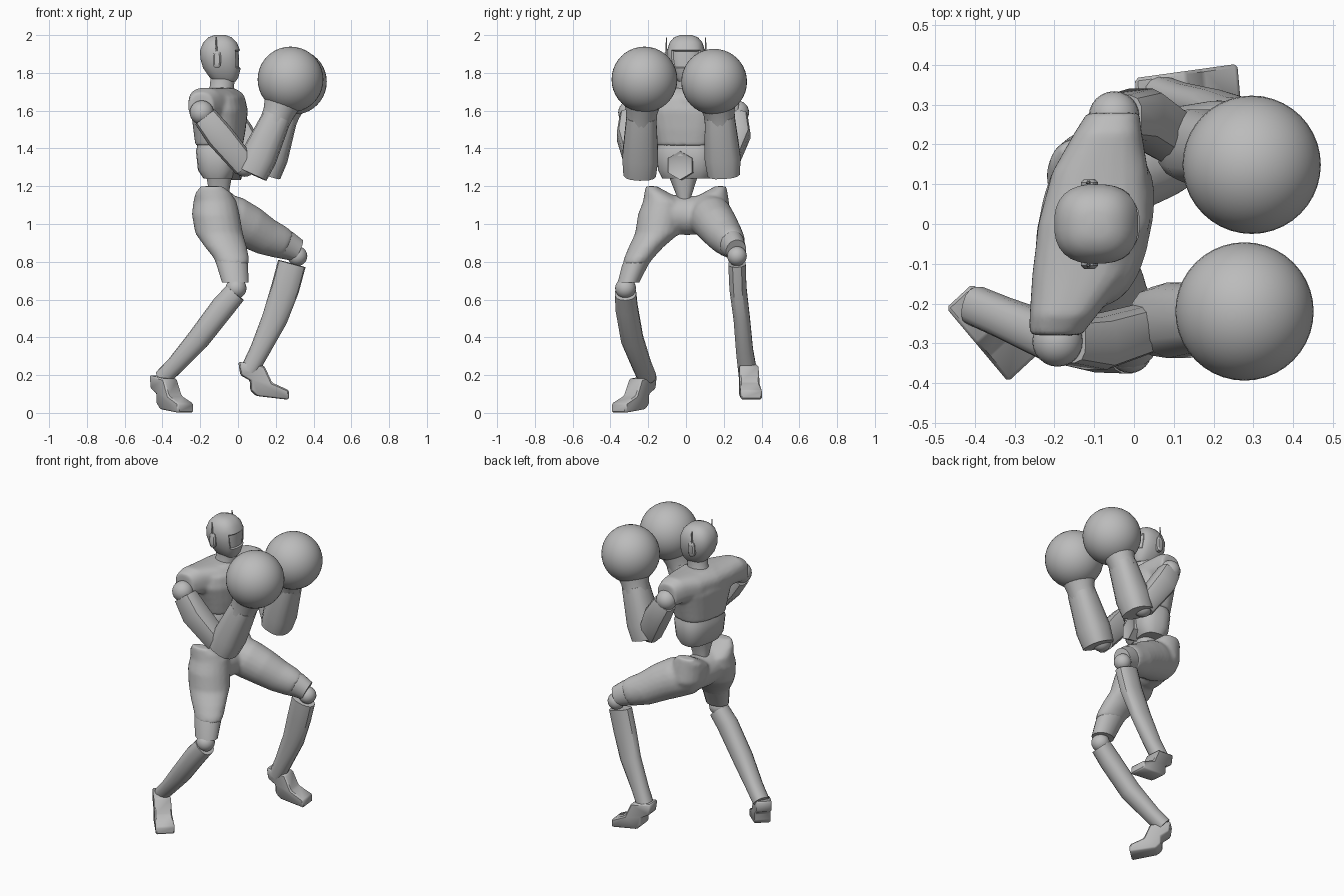
import bpy, bmesh, math
from mathutils import Vector, Matrix

cube = bpy.data.objects.get("Cube")
if cube:
    bpy.data.objects.remove(cube)

grey = bpy.data.materials.new("plain_grey")
grey.use_nodes = True
GREY = (0.5, 0.5, 0.5, 1)
grey.diffuse_color = GREY
grey.node_tree.nodes["Principled BSDF"].inputs["Base Color"].default_value = GREY

X, Y, Z = Vector((1, 0, 0)), Vector((0, 1, 0)), Vector((0, 0, 1))
FACING = Vector((0.98, -0.2, 0)).normalized()  # the chest is turned a little


def finish(name, bm, angle=35):
    mesh = bpy.data.meshes.new(name)
    bm.to_mesh(mesh)
    bm.free()
    mesh.materials.append(grey)
    obj = bpy.data.objects.new(name, mesh)
    bpy.context.collection.objects.link(obj)
    bpy.ops.object.select_all(action='DESELECT')
    obj.select_set(True)
    bpy.context.view_layer.objects.active = obj
    bpy.ops.object.shade_smooth_by_angle(angle=math.radians(angle))
    return obj


def loft_mesh(rings, side=Y, axis=None, power=2.0, sides=20):
    """Rings are (x, y, z, radius along side, radius across)."""
    bm = bmesh.new()
    pts = [Vector(r[:3]) for r in rings]
    loops = []
    for i, (p, r) in enumerate(zip(pts, rings)):
        t = axis or (pts[min(i + 1, len(pts) - 1)] - pts[max(i - 1, 0)]).normalized()
        u = (side - t * side.dot(t)).normalized()
        v = t.cross(u)
        loop = []
        for k in range(sides):
            a = math.tau * (k + 0.5) / sides
            c, s = math.cos(a), math.sin(a)
            c = math.copysign(abs(c) ** (2 / power), c)
            s = math.copysign(abs(s) ** (2 / power), s)
            loop.append(bm.verts.new(p + u * r[3] * c + v * r[4] * s))
        loops.append(loop)
    for a, b in zip(loops, loops[1:]):
        for k in range(sides):
            n = (k + 1) % sides
            bm.faces.new((a[k], a[n], b[n], b[k]))
    bm.faces.new(loops[0])
    bm.faces.new(loops[-1])
    bmesh.ops.recalc_face_normals(bm, faces=bm.faces)
    return bm


def loft(name, rings, **kw):
    return finish(name, loft_mesh(rings, **kw))


def blend(name, parts, voxel=0.011, rounds=6):
    """Fuse overlapping lofts into one smooth body."""
    total = bmesh.new()
    for part in parts:
        temp = bpy.data.meshes.new("temp")
        part.to_mesh(temp)
        part.free()
        total.from_mesh(temp)
        bpy.data.meshes.remove(temp)
    obj = finish(name, total)
    remesh = obj.modifiers.new("fuse", 'REMESH')
    remesh.mode = 'VOXEL'
    remesh.voxel_size = voxel
    remesh.use_smooth_shade = True
    smooth = obj.modifiers.new("soften", 'SMOOTH')
    smooth.factor = 0.5
    smooth.iterations = rounds


def ball(name, center, radius, segs=24):
    bm = bmesh.new()
    bmesh.ops.create_uvsphere(bm, u_segments=segs, v_segments=segs // 2, radius=radius,
                              matrix=Matrix.Translation(center))
    return finish(name, bm, 60)


# Head with recessed visor
bm = loft_mesh([(-.07, 0, 1.755, .058, .045), (-.074, 0, 1.775, .076, .063),
                (-.085, 0, 1.825, .1, .087), (-.093, 0, 1.875, .107, .1),
                (-.095, 0, 1.92, .106, .1), (-.095, 0, 1.96, .09, .088),
                (-.095, 0, 1.988, .062, .064), (-.095, 0, 2.0, .03, .032)],
               side=X, axis=Z, power=2.5, sides=28)
visor = [f for f in bm.faces if f.normal.x > 0.75 and 1.82 < f.calc_center_median().z < 1.925]
bmesh.ops.inset_region(bm, faces=visor, thickness=0.006, depth=-0.008)
finish("head", bm)
loft("neck", [(-.1, 0, 1.66, .085, .08), (-.085, 0, 1.73, .064, .055),
              (-.078, 0, 1.79, .068, .058)], side=X, axis=Z)

# Ear pieces with aerials
for s, label in ((1, "left"), (-1, "right")):
    loft(label + "_ear", [(-.112, s * y, 1.872, a, b) for y, a, b in
                          ((.085, .022, .048), (.105, .022, .048), (.113, .014, .036))],
         side=X, axis=Y, power=3, sides=12)
    loft(label + "_aerial", [(-.115, s * .104, 1.91, .007, .006), (-.115, s * .104, 1.99, .003, .002)],
         side=X, axis=Z, sides=8)

# Torso: chest fused with its short sleeves, then abdomen and waist
sleeves = loft_mesh([(-.198, -.28, 1.62, .066, .075), (-.178, -.23, 1.638, .085, .084),
                     (-.135, -.13, 1.64, .122, .082), (-.1, 0, 1.64, .142, .085),
                     (-.085, .13, 1.64, .122, .082), (-.065, .23, 1.638, .085, .084),
                     (-.052, .28, 1.62, .066, .075)], side=X, axis=Y, power=2.5)
chest = loft_mesh([(-.1, 0, 1.415, .12, .157), (-.098, 0, 1.5, .132, .18), (-.098, 0, 1.6, .142, .21),
                   (-.1, 0, 1.67, .128, .2), (-.1, 0, 1.72, .08, .1)],
                  side=FACING, axis=Z, power=2.6, sides=24)
blend("chest", [sleeves, chest], rounds=4)
loft("abdomen", [(-.1, 0, 1.24, .075, .125), (-.1, 0, 1.285, .105, .147), (-.1, 0, 1.39, .116, .157),
                 (-.1, 0, 1.405, .11, .15), (-.1, 0, 1.44, .11, .15)],
     side=FACING, axis=Z, power=2.8, sides=24)
loft("waist", [(-.11, -.005, 1.09, .05, .035), (-.1, -.01, 1.15, .05, .04),
               (-.1, -.015, 1.26, .07, .08)], side=X, axis=Z, power=2.5)

# Hexagonal belly plate with sunken centre
bm = loft_mesh([(-.04, -.02, 1.31, .078, .078), (.016, -.032, 1.31, .076, .076)],
               axis=FACING, sides=6)
front = [f for f in bm.faces if f.normal.x > 0.9]
bmesh.ops.inset_region(bm, faces=front, thickness=0.016, depth=-0.008)
finish("belly_plate", bm)

# Pelvis, flaring hips and thighs fused together
body = [loft_mesh([(-.12, -.14, 1.06, .11, .1), (-.11, 0, 1.045, .108, .105),
                   (-.1, .14, 1.05, .1, .1)], side=X, axis=Y)]
flare = [(-.14, -.185, 1.2, .03, .06), (-.132, -.155, 1.165, .065, .095), (-.122, -.118, 1.12, .11, .115)]
body.append(loft_mesh(flare + [
    (-.118, -.13, 1.05, .125, .127), (-.1, -.152, .95, .118, .127), (-.065, -.21, .88, .093, .112),
    (-.035, -.25, .82, .078, .094), (-.03, -.265, .79, .07, .088)], axis=Z))
body.append(loft_mesh([(x + .01, -y, z, a, b * .95) for x, y, z, a, b in flare] + [
    (-.105, .12, 1.05, .118, .11), (-.09, .12, .98, .09, .095)], axis=Z))
body.append(loft_mesh([(-.12, .11, 1.06, .11, .115), (-.02, .14, 1.025, .115, .122), (.06, .17, .985, .108, .114),
                       (.15, .21, .932, .094, .1), (.22, .235, .905, .08, .088),
                       (.25, .245, .89, .07, .08)]))
blend("pelvis_and_thighs", body)

# Lower legs
loft("right_knee_cuff", [(-.043, -.235, .85, .074, .094), (-.03, -.27, .78, .07, .084),
                         (-.014, -.305, .69, .058, .072)], axis=Z, sides=16)
loft("left_knee_cuff", [(.2, .225, .908, .074, .086), (.26, .25, .887, .064, .077),
                        (.315, .265, .86, .055, .062)], sides=16)
ball("right_knee", (-.01, -.32, .66), .055)
ball("left_knee", (.315, .27, .83), .052)
loft("right_shin", [(-.015, -.32, .635, .057, .06), (-.08, -.315, .56, .06, .064), (-.21, -.285, .39, .06, .06),
                    (-.33, -.235, .255, .052, .048), (-.4, -.205, .185, .05, .046)], power=2.4, sides=14)
loft("left_shin", [(.285, .27, .79, .047, .075), (.25, .275, .66, .046, .075), (.195, .295, .5, .044, .068),
                   (.115, .31, .33, .046, .053), (.06, .325, .225, .05, .048)], power=2.4, sides=14)


def foot(name, heel, toe, lift, half=0.045):
    """Side profile along heel to toe, given as (fraction of length, height)."""
    profile = [(0, .2), (.04, .13), (.24, .1), (.24, .05), (.36, .02),
               (1, 0), (1, .05), (.66, .09), (.5, .18)]
    heel, toe = Vector(heel), Vector(toe)
    across = Z.cross(toe - heel).normalized()
    bm = bmesh.new()
    rows = [[bm.verts.new(heel.lerp(toe, f) + across * s * (half + .012 * f) + Z * (h + lift))
             for f, h in profile] for s in (-1, 1)]
    for r in rows:
        bm.faces.new(r)
    for i in range(len(profile)):
        j = (i + 1) % len(profile)
        bm.faces.new((rows[0][i], rows[0][j], rows[1][j], rows[1][i]))
    bmesh.ops.recalc_face_normals(bm, faces=bm.faces)
    bmesh.ops.bevel(bm, geom=list(bm.edges), offset=.008, segments=1, affect='EDGES')
    return finish(name, bm, 45)


foot("right_foot", (-.44, -.18, 0), (-.275, -.358, 0), 0)
foot("left_foot", (.005, .322, 0), (.265, .346, 0), .07)

# Arms: shoulder ball, boxy upper arm, elbow, forearm, cuff and round glove
arms = {
    "right": ((-.192, -.295, 1.59), (-.1, -.3, 1.47), (.035, -.26, 1.31),
              (.07, -.245, 1.265), (.208, -.236, 1.57), (.278, -.22, 1.765)),
    "left": ((-.05, .27, 1.59), (.01, .275, 1.48), (.11, .21, 1.31),
             (.14, .2, 1.265), (.24, .178, 1.57), (.296, .149, 1.753)),
}
for label, joints in arms.items():
    shoulder, mid, elbow, low, wrist, glove = map(Vector, joints)
    ball(label + "_shoulder", shoulder, .064)
    loft(label + "_upper_arm", [(*shoulder.lerp(mid, .2), .055, .066), (*mid, .068, .076),
                                (*elbow, .06, .066)], power=3.5, sides=12)
    ball(label + "_elbow", elbow, .06)
    loft(label + "_forearm", [(*low, .088, .088), (*low.lerp(wrist, .3), .097, .096),
                              (*wrist, .08, .077)], power=2.6, sides=14)
    loft(label + "_cuff", [(*wrist.lerp(low, .1), .082, .079), (*wrist.lerp(glove, .1), .083, .084),
                           (*wrist.lerp(glove, .4), .1, .1)], sides=20)
    ball(label + "_glove", glove, .174, segs=40)
